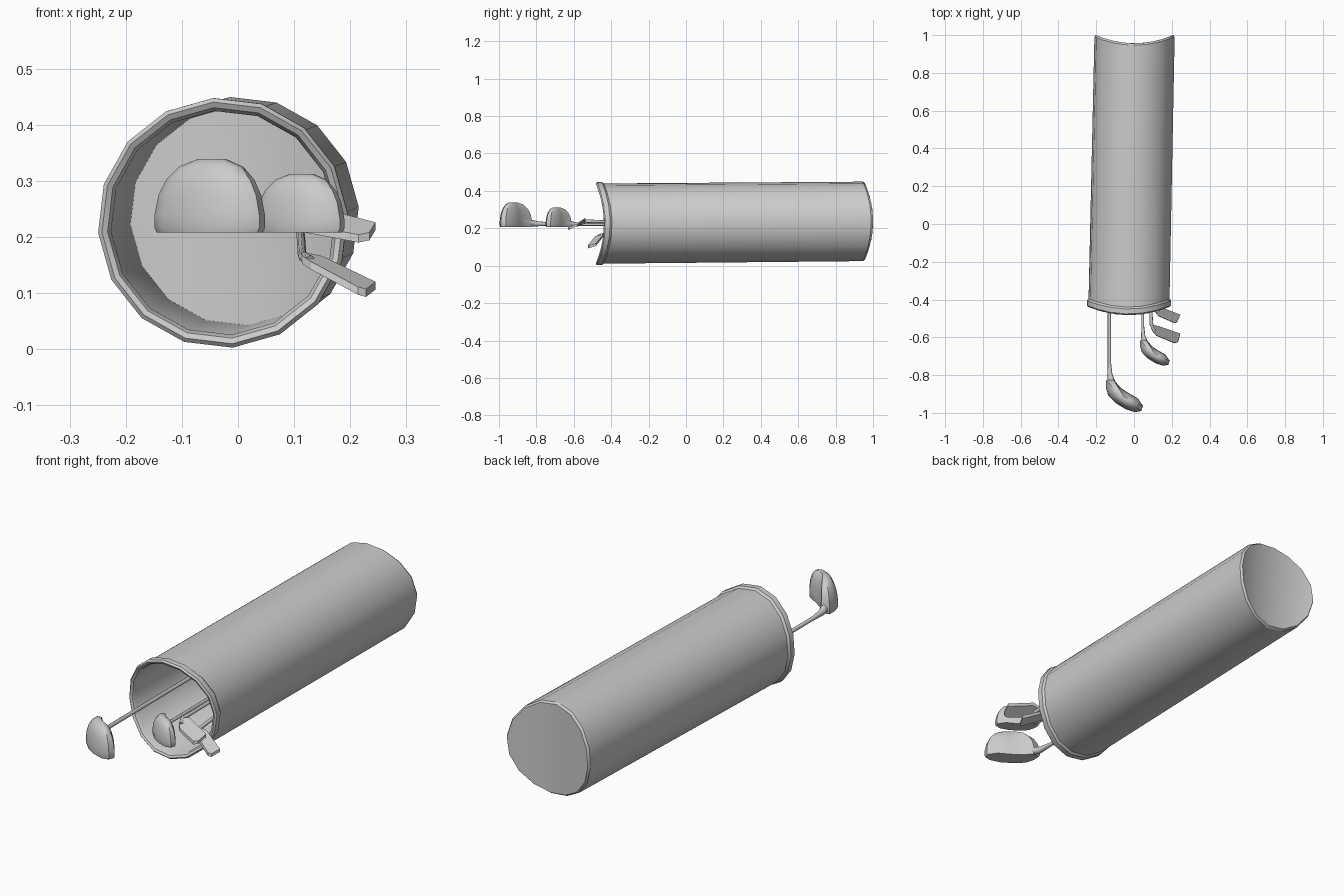
import bpy, bmesh, math
from mathutils import Vector

if "Cube" in bpy.data.objects:
    bpy.data.objects.remove(bpy.data.objects["Cube"])

SIDES = 16


def make_object(name, bm, angle=30):
    bmesh.ops.recalc_face_normals(bm, faces=bm.faces)
    mesh = bpy.data.meshes.new(name)
    bm.to_mesh(mesh)
    bm.free()
    ob = bpy.data.objects.new(name, mesh)
    bpy.context.collection.objects.link(ob)
    bpy.context.view_layer.objects.active = ob
    ob.select_set(True)
    bpy.ops.object.shade_smooth_by_angle(angle=math.radians(angle))
    ob.select_set(False)
    return ob


def loft(bm, rings):
    loops = [[bm.verts.new(p) for p in ring] for ring in rings]
    for a, b in zip(loops, loops[1:]):
        n = len(a)
        for i in range(n):
            bm.faces.new((a[i], a[(i + 1) % n], b[(i + 1) % n], b[i]))
    return loops


# Bag: slightly slanted tube whose ends dip in a saddle curve
def bag_ring(y, r):
    t = (y + 0.475) / 1.43
    cx, cz = -0.027 + 0.03 * t, 0.225 + 0.012 * t
    pts = []
    for i in range(SIDES):
        a = math.radians(94.5) + math.tau * i / SIDES
        pts.append((cx + r * math.cos(a), y + 0.045 * math.cos(a) ** 2, cz + r * math.sin(a)))
    return pts


def strip_cap(bm, loop):
    # strips run top to bottom so the cap curves across x
    n = len(loop)
    for i in range(n // 2):
        a, b, c, d = loop[i], loop[i + 1], loop[(n - i - 1) % n], loop[(n - i) % n]
        quad = list(dict.fromkeys((a, b, c, d)))
        if len(quad) > 2:
            bm.faces.new(quad)


profile = [(0.956, 0.206), (0.946, 0.213), (-0.44, 0.215), (-0.45, 0.223), (-0.476, 0.223),
           (-0.483, 0.216), (-0.478, 0.206), (-0.465, 0.200), (0.94, 0.195)]
bm = bmesh.new()
loops = loft(bm, [bag_ring(y, r) for y, r in profile])
for loop in (loops[0], loops[-1]):
    # start the strips at the leftmost vertex
    strip_cap(bm, loop[4:] + loop[:4])
make_object("bag", bm)


# Shafts with widening hosels
def shaft(name, points):
    cu = bpy.data.curves.new(name, 'CURVE')
    cu.dimensions = '3D'
    cu.bevel_depth = 1.0
    cu.bevel_resolution = 2
    cu.use_fill_caps = True
    sp = cu.splines.new('POLY')
    sp.points.add(len(points) - 1)
    for p, (x, y, z, r) in zip(sp.points, points):
        p.co = (x, y, z, 1)
        p.radius = r
    ob = bpy.data.objects.new(name, cu)
    bpy.context.collection.objects.link(ob)


# Wood heads: domed loft over a plan outline, relative to the shaft line
OUTLINE = [(-0.018, -0.83), (-0.019, -0.87), (-0.006, -0.91), (0.033, -0.95), (0.085, -0.982),
           (0.135, -0.998), (0.168, -0.992), (0.178, -0.965), (0.150, -0.925), (0.095, -0.893),
           (0.050, -0.862), (0.020, -0.825)]
DOME = [(0.0, 0.96), (0.008, 1.0), (0.03, 1.0), (0.065, 0.93), (0.092, 0.80), (0.115, 0.58), (0.128, 0.26)]


def wood(name, x0, tip_y, s):
    def place(x, y, z):
        return (x0 + x * s, tip_y + (y + 1) * s, 0.208 + z * s * 1.02)
    c = Vector((0.085, -0.93))
    rings = []
    for h, k in DOME:
        rings.append([place(*(c + (Vector(p) - c) * k), h) for p in OUTLINE])
    bm = bmesh.new()
    loops = loft(bm, rings)
    bm.faces.new(loops[0])
    bm.faces.new(loops[-1])
    make_object(name + "_head", bm, 40)
    path = [(0.04, -0.885, 0.03, 0.026), (0.012, -0.845, 0.022, 0.021), (0.002, -0.80, 0.016, 0.014),
            (0, -0.74, 0.015, 0.009)]
    pts = [place(x, y, z) + (r * s,) for x, y, z, r in path]
    shaft(name + "_shaft", pts + [(x0 - 0.003, 0.93, 0.224, 0.008)])


wood("large_wood", -0.130, -0.998, 1.0)
wood("small_wood", 0.047, -0.752, 0.80)


# Irons: thin tilted blades
def iron(name, blade, path):
    bm = bmesh.new()
    loops = loft(bm, [blade, [(x, y + 0.002, z + 0.014) for x, y, z in blade]])
    bm.faces.new(loops[0])
    bm.faces.new(loops[1])
    make_object(name + "_head", bm)
    shaft(name + "_shaft", path)


iron("upper_iron",
     [(0.085, -0.535, 0.226), (0.095, -0.565, 0.216), (0.118, -0.592, 0.208), (0.215, -0.632, 0.190),
      (0.234, -0.624, 0.194), (0.245, -0.582, 0.212), (0.130, -0.542, 0.242)],
     [(0.108, -0.565, 0.228, 0.010), (0.092, -0.53, 0.238, 0.010), (0.089, -0.46, 0.236, 0.008),
      (0.09, 0.93, 0.25, 0.007)])
iron("lower_iron",
     [(0.112, -0.450, 0.160), (0.115, -0.470, 0.152), (0.130, -0.489, 0.142), (0.214, -0.525, 0.097),
      (0.228, -0.520, 0.093), (0.245, -0.482, 0.106), (0.150, -0.445, 0.152)],
     [(0.128, -0.467, 0.158, 0.009), (0.116, -0.44, 0.165, 0.009), (0.114, -0.38, 0.170, 0.008),
      (0.11, 0.93, 0.23, 0.007)])
